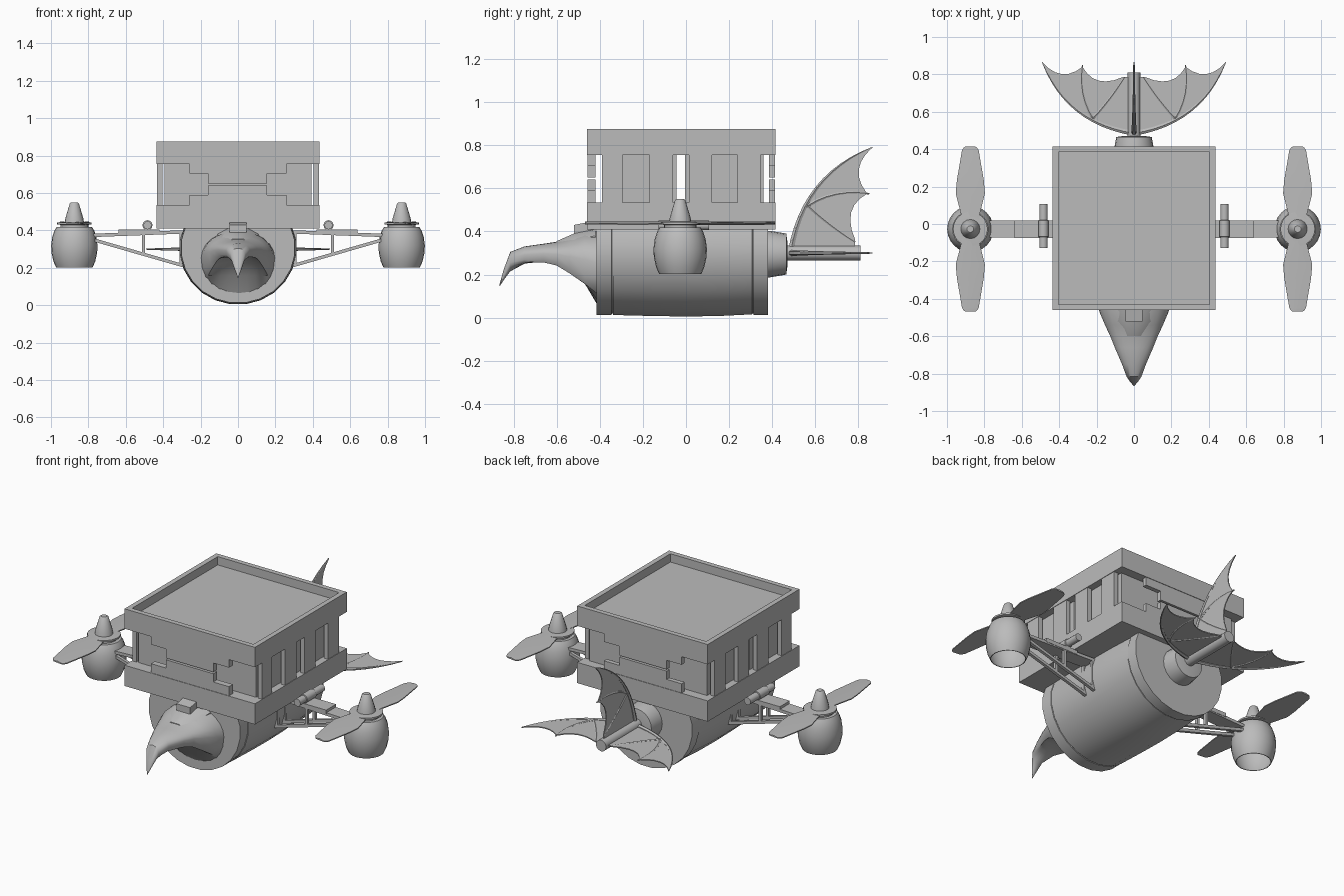
import bpy, bmesh, math
from mathutils import Vector, Matrix

if "Cube" in bpy.data.objects:
    bpy.data.objects.remove(bpy.data.objects["Cube"])

grey = bpy.data.materials.new("plain grey")
grey.diffuse_color = (0.5, 0.5, 0.5, 1)
grey.use_nodes = True
grey.node_tree.nodes["Principled BSDF"].inputs["Base Color"].default_value = grey.diffuse_color


def finish(name, bm, smooth=None):
    bmesh.ops.recalc_face_normals(bm, faces=bm.faces)
    me = bpy.data.meshes.new(name)
    bm.to_mesh(me)
    bm.free()
    me.materials.append(grey)
    ob = bpy.data.objects.new(name, me)
    bpy.context.collection.objects.link(ob)
    if smooth:
        bpy.ops.object.select_all(action='DESELECT')
        ob.select_set(True)
        bpy.context.view_layer.objects.active = ob
        bpy.ops.object.shade_smooth_by_angle(angle=math.radians(smooth))
    return ob


def add_box(bm, x0, x1, y0, y1, z0, z1):
    m = Matrix.Translation(((x0 + x1) / 2, (y0 + y1) / 2, (z0 + z1) / 2))
    bmesh.ops.create_cube(bm, size=1, matrix=m @ Matrix.Diagonal((x1 - x0, y1 - y0, z1 - z0, 1)))


def boxes(name, *specs):
    bm = bmesh.new()
    for s in specs:
        add_box(bm, *s)
    return finish(name, bm)


def loft(name, rings, smooth=35):
    """Skin a list of equal-length closed rings and cap both ends."""
    bm = bmesh.new()
    vs = [[bm.verts.new(p) for p in r] for r in rings]
    n = len(vs[0])
    for a, b in zip(vs, vs[1:]):
        for i in range(n):
            bm.faces.new((a[i], a[(i + 1) % n], b[(i + 1) % n], b[i]))
    bm.faces.new(vs[0])
    bm.faces.new(vs[-1])
    return finish(name, bm, smooth)


def turned(name, x, y, profile, n=24):
    """Vertical round part from (radius, z) pairs."""
    return loft(name, [[(x + r * math.cos(math.tau * i / n), y + r * math.sin(math.tau * i / n), z)
                        for i in range(n)] for r, z in profile])


def along_y(name, x, z, profile, n=20):
    """Round part along y from (radius, y) pairs."""
    return loft(name, [[(x + r * math.cos(math.tau * i / n), y, z + r * math.sin(math.tau * i / n))
                        for i in range(n)] for r, y in profile])


def add_rod(bm, a, b, r, r2, n=6):
    a, b = Vector(a), Vector(b)
    d = b - a
    m = Matrix.Translation((a + b) / 2) @ d.to_track_quat('Z', 'Y').to_matrix().to_4x4()
    bmesh.ops.create_cone(bm, cap_ends=True, segments=n, radius1=r, radius2=r2, depth=d.length, matrix=m)


# --- Cabin: lower band, upper band with sunken roof inside a flat rim ---
X, Y0, Y1 = 0.435, -0.46, 0.415
RIM, DEPTH = 0.03, 0.05
boxes("cabin_floor_band", (-X, X, Y0, Y1, 0.41, 0.535))
bm = bmesh.new()


def corners(inset, z):
    return [bm.verts.new(p) for p in ((-X + inset, Y0 + inset, z), (X - inset, Y0 + inset, z),
                                      (X - inset, Y1 - inset, z), (-X + inset, Y1 - inset, z))]


loops = [corners(0, 0.755), corners(0, 0.875), corners(RIM, 0.875), corners(RIM, 0.875 - DEPTH)]
for a, b in zip(loops, loops[1:]):
    for i in range(4):
        bm.faces.new((a[i], a[(i + 1) % 4], b[(i + 1) % 4], b[i]))
bm.faces.new(loops[0])
bm.faces.new(loops[-1])
finish("cabin_roof_band", bm)

# recessed walls, leaving a narrow see-through slot across the middle
boxes("cabin_core", (-0.392, 0.392, -0.388, -0.043, 0.53, 0.76), (-0.392, 0.392, -0.005, 0.36, 0.53, 0.76))

# side wall panels with windows between
for s, side in ((1, "right"), (-1, "left")):
    xa, xb = sorted((s * 0.405, s * 0.432))
    boxes(side + "_wall_panels", *[(xa, xb, a, b, 0.53, 0.76) for a, b in
                                  ((-0.39, -0.295), (-0.17, -0.06), (0.015, 0.12), (0.24, 0.345))])

# end walls: projecting waisted panel, split by a slit across its middle
for end, ya, yb in (("front", -0.457, -0.42), ("back", 0.385, 0.412)):
    boxes(end + "_wall_panels", (-0.26, 0.26, ya, yb, 0.705, 0.76), (-0.16, 0.155, ya, yb, 0.65, 0.705),
          (-0.16, 0.155, ya, yb, 0.59, 0.64), (-0.26, 0.26, ya, yb, 0.53, 0.59))


# --- Barrel hull, cut flat under the cabin ---
def hull_ring(r, y, n=24):
    ring = []
    for i in range(n):
        a = math.tau * (i + 0.5) / n
        ring.append((1.03 * r * math.cos(a), y, min(0.308 + r * math.sin(a), 0.413)))
    return ring


hull = [(0.297, -0.415), (0.297, -0.345), (0.292, -0.344), (0.292, -0.339), (0.298, -0.338), (0.303, -0.15),
        (0.305, 0), (0.303, 0.15), (0.295, 0.307), (0.290, 0.308), (0.290, 0.313), (0.299, 0.314), (0.299, 0.38)]
loft("barrel_hull", [hull_ring(r, y) for r, y in hull])

# --- Beaked head with a scooped underside: (y, half width, bottom, top, scoop) ---
head = [(-0.40, 0.20, 0.04, 0.40, 0), (-0.47, 0.185, 0.10, 0.395, 0.06), (-0.54, 0.155, 0.165, 0.37, 0.07),
        (-0.60, 0.127, 0.215, 0.352, 0.05), (-0.66, 0.103, 0.235, 0.343, 0.03), (-0.75, 0.064, 0.24, 0.33, 0.01),
        (-0.815, 0.04, 0.215, 0.305, 0), (-0.845, 0.02, 0.175, 0.225, 0), (-0.865, 0.002, 0.145, 0.155, 0)]
rings = []
for y, w, lo, hi, scoop in head:
    mid = lo + 0.58 * (hi - lo)
    ring = []
    for i in range(24):
        c, s = math.cos(math.tau * i / 24), math.sin(math.tau * i / 24)
        if s >= 0:
            z = mid + s * (hi - mid)
        else:
            z = mid - (mid - lo) * abs(s) ** (0.6 if scoop else 1) + scoop * max(0, abs(s) - 0.5) * 2
        ring.append((w * c, y, z))
    rings.append(ring)
loft("beaked_head", rings, 40)
# brow crest and latch on top of the head
loft("head_crest", [[(-w, y, 0.33), (-w, y, z - 0.03), (-w * 0.5, y, z), (w * 0.5, y, z), (w, y, z - 0.03),
                     (w, y, 0.33)] for y, w, z in ((-0.60, 0.06, 0.355), (-0.52, 0.09, 0.39), (-0.42, 0.11, 0.41))])
latch = boxes("head_latch", (-0.045, 0.045, -0.52, -0.42, 0.37, 0.45))
for v in latch.data.vertices:
    if v.co.y < -0.5 and v.co.z > 0.4:
        v.co.z -= 0.02

# --- Tail hub and boom ---
along_y("tail_hub", 0, 0.295, [(0.108, 0.37), (0.108, 0.39), (0.095, 0.465), (0.06, 0.47)])
along_y("tail_boom", 0, 0.30, [(0.034, 0.46), (0.034, 0.81)], 12)


# --- Bat-like tail fins, u is outward from the boom ---
def curve(p0, p1, p2, n=6):
    return [tuple((1 - t) ** 2 * a + 2 * t * (1 - t) * b + t * t * c for a, b, c in zip(p0, p1, p2))
            for t in (i / n for i in range(n + 1))]


for name, ang in (("right_fin", 0), ("top_fin", 90), ("left_fin", 180)):
    lead = curve((0.0, 0.485), (0.36, 0.54), (0.49, 0.865), 12)
    trail = curve((0.49, 0.865), (0.39, 0.75), (0.275, 0.84)) + \
        curve((0.275, 0.84), (0.21, 0.72), (0.06, 0.785))[1:] + [(0.0, 0.785)]
    outline = lead + trail[1:]
    rot = Matrix.Translation((0, 0, 0.30)) @ Matrix.Rotation(-math.radians(ang), 4, 'Y')
    bm = bmesh.new()
    lower = [bm.verts.new((u, y, -0.003)) for u, y in outline]
    upper = [bm.verts.new((u, y, 0.003)) for u, y in outline]
    n = len(outline)
    bm.faces.new(lower[::-1])
    bm.faces.new(upper)
    for i in range(n):
        bm.faces.new((lower[i], lower[(i + 1) % n], upper[(i + 1) % n], upper[i]))
    ribs = [(lead, 0.015, 0.003), (curve((0.22, 0.565), (0.30, 0.69), (0.275, 0.85)), 0.009, 0.004),
            (curve((0.22, 0.565), (0.13, 0.66), (0.05, 0.785)), 0.009, 0.005)]
    for path, ra, rb in ribs:
        k = len(path) - 1
        for i in range(k):
            add_rod(bm, (*path[i], 0), (*path[i + 1], 0), ra + (rb - ra) * i / k, ra + (rb - ra) * (i + 1) / k)
    bm.transform(rot)
    finish(name, bm, 50)

# --- Engine arms, pods and propellers on both sides ---
YC = -0.027
for s, side in ((1, "right"), (-1, "left")):
    # top rail, lower struts and posts
    ya, yb = YC - 0.045, YC + 0.045

    def beam(name, y0, y1, p, q, t):
        loft(side + name, [[(s * x, y0, z + t), (s * x, y1, z + t), (s * x, y1, z - t), (s * x, y0, z - t)]
                           for x, z in (p, q)])

    beam("_arm_rail", ya, yb, (0.27, 0.393), (0.79, 0.373), 0.009)
    for word, y0 in (("front", ya), ("back", yb - 0.018)):
        beam("_" + word + "_strut", y0, y0 + 0.018, (0.27, 0.205), (0.78, 0.352), 0.009)
        xs = [sorted((s * (x - 0.008), s * (x + 0.008))) for x in (0.305, 0.505)]
        boxes(side + "_" + word + "_posts", (*xs[0], y0, y0 + 0.018, 0.215, 0.39),
              (*xs[1], y0, y0 + 0.018, 0.27, 0.385))
    xa, xb = sorted((s * 0.42, s * 0.64))
    boxes(side + "_arm_pad", (xa, xb, YC - 0.047, YC + 0.047, 0.38, 0.404))
    # hinge tube across the arm
    along_y(side + "_hinge_tube", s * 0.484, 0.428, [(0.022, -0.128), (0.022, -0.07), (0.027, -0.068),
            (0.027, 0.02), (0.022, 0.022), (0.022, 0.107)], 12)

    # barrel-shaped engine pod open below, collar and spinner
    shell = [(0.098, 0.203), (0.112, 0.235), (0.122, 0.28), (0.124, 0.32), (0.118, 0.365), (0.106, 0.40)]
    turned(side + "_engine_pod", s * 0.875, YC, [(r - 0.004, z) for r, z in shell[::-1]] + shell + [(0.095, 0.418)])
    turned(side + "_pod_collar", s * 0.875, YC, [(0.075, 0.41), (0.075, 0.43), (0.092, 0.433), (0.092, 0.443),
           (0.05, 0.446)])
    turned(side + "_spinner", s * 0.875, YC, [(0.052, 0.442), (0.048, 0.465), (0.024, 0.545), (0.018, 0.55)], 16)

    # two slightly twisted blades
    half = [(0.04, 0.045), (0.08, 0.05), (0.19, 0.078), (0.26, 0.072), (0.42, 0.045), (0.435, 0.036), (0.442, 0.025)]
    for d, word in ((1, "back"), (-1, "front")):
        rings = []
        for r, w in half:
            t = 0.08 * d
            rings.append([(s * 0.875 + u, YC + d * r, 0.438 + u * t + h)
                          for u, h in ((-w, -0.003), (w, -0.003), (w, 0.003), (0, 0.007), (-w, 0.003))])
        loft(side + "_" + word + "_blade", rings)
